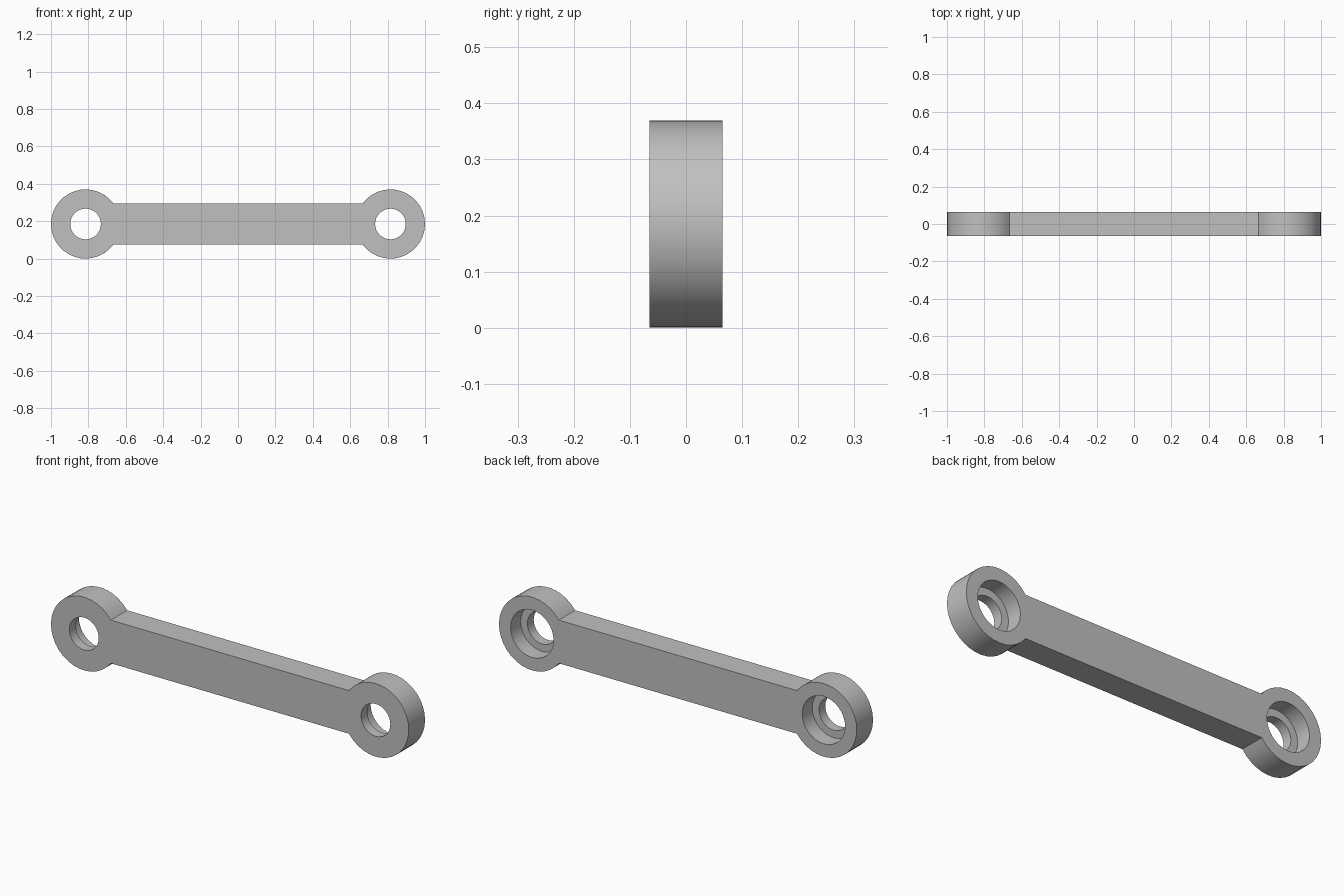
import bpy, bmesh, math
from mathutils import Matrix

cube = bpy.data.objects.get("Cube")
if cube:
    bpy.data.objects.remove(cube, do_unlink=True)

R = 0.185            # outer radius of each eye
CX = 1 - R           # eye centre, also R above the ground
HALF_BAR = 0.109     # half height of the bar
HALF_T = 0.065       # half thickness
HOLE, BORE = 0.082, 0.12
LEDGE_Y = -0.015     # floor of the counterbore
STEPS = 28

steel = bpy.data.materials.new("grey steel")
steel.use_nodes = True
grey = (0.53, 0.53, 0.53, 1)
steel.diffuse_color = grey
steel.node_tree.nodes["Principled BSDF"].inputs["Base Color"].default_value = grey


def make_object(name, bm):
    bmesh.ops.recalc_face_normals(bm, faces=bm.faces)
    mesh = bpy.data.meshes.new(name)
    bm.to_mesh(mesh)
    bm.free()
    mesh.materials.append(steel)
    obj = bpy.data.objects.new(name, mesh)
    bpy.context.collection.objects.link(obj)
    return obj


def cutter(name, x, radius, y0, y1):
    bm = bmesh.new()
    place = Matrix.Translation((x, (y0 + y1) / 2, R)) @ Matrix.Rotation(math.pi / 2, 4, "X")
    bmesh.ops.create_cone(bm, cap_ends=True, segments=32, radius1=radius,
                          radius2=radius, depth=y1 - y0, matrix=place)
    obj = make_object(name, bm)
    obj.hide_render = True
    return obj


# Outline: two round ends joined by the straight bar
neck = math.asin(HALF_BAR / R)
outline = []
for side in (1, -1):
    for i in range(STEPS + 1):
        a = (math.pi - neck) * (2 * i / STEPS - 1)
        outline.append((side * (CX + R * math.cos(a)), R + side * R * math.sin(a)))

bm = bmesh.new()
face = bm.faces.new([bm.verts.new((x, -HALF_T, z)) for x, z in outline])
grown = bmesh.ops.extrude_face_region(bm, geom=[face])["geom"]
bmesh.ops.translate(bm, vec=(0, 2 * HALF_T, 0),
                    verts=[g for g in grown if isinstance(g, bmesh.types.BMVert)])
link = make_object("link_arm", bm)

# Through holes, with wider counterbores on the back
cutters = []
for label, x in (("left", CX), ("right", -CX)):
    cutters.append(cutter(label + "_hole_cutter", x, HOLE, -0.1, 0.1))
    cutters.append(cutter(label + "_bore_cutter", x, BORE, LEDGE_Y, 0.1))
for c in cutters:
    mod = link.modifiers.new(c.name, "BOOLEAN")
    mod.operation = "DIFFERENCE"
    mod.solver = "EXACT"
    mod.object = c

# Bake the cuts and drop the cutters
bpy.context.view_layer.update()
graph = bpy.context.evaluated_depsgraph_get()
baked = bpy.data.meshes.new_from_object(link.evaluated_get(graph))
link.modifiers.clear()
link.data = baked
for c in cutters:
    bpy.data.objects.remove(c, do_unlink=True)

# Smooth round walls, crisp edges
bpy.ops.object.select_all(action="DESELECT")
link.select_set(True)
bpy.context.view_layer.objects.active = link
bpy.ops.object.shade_smooth_by_angle(angle=math.radians(30))
